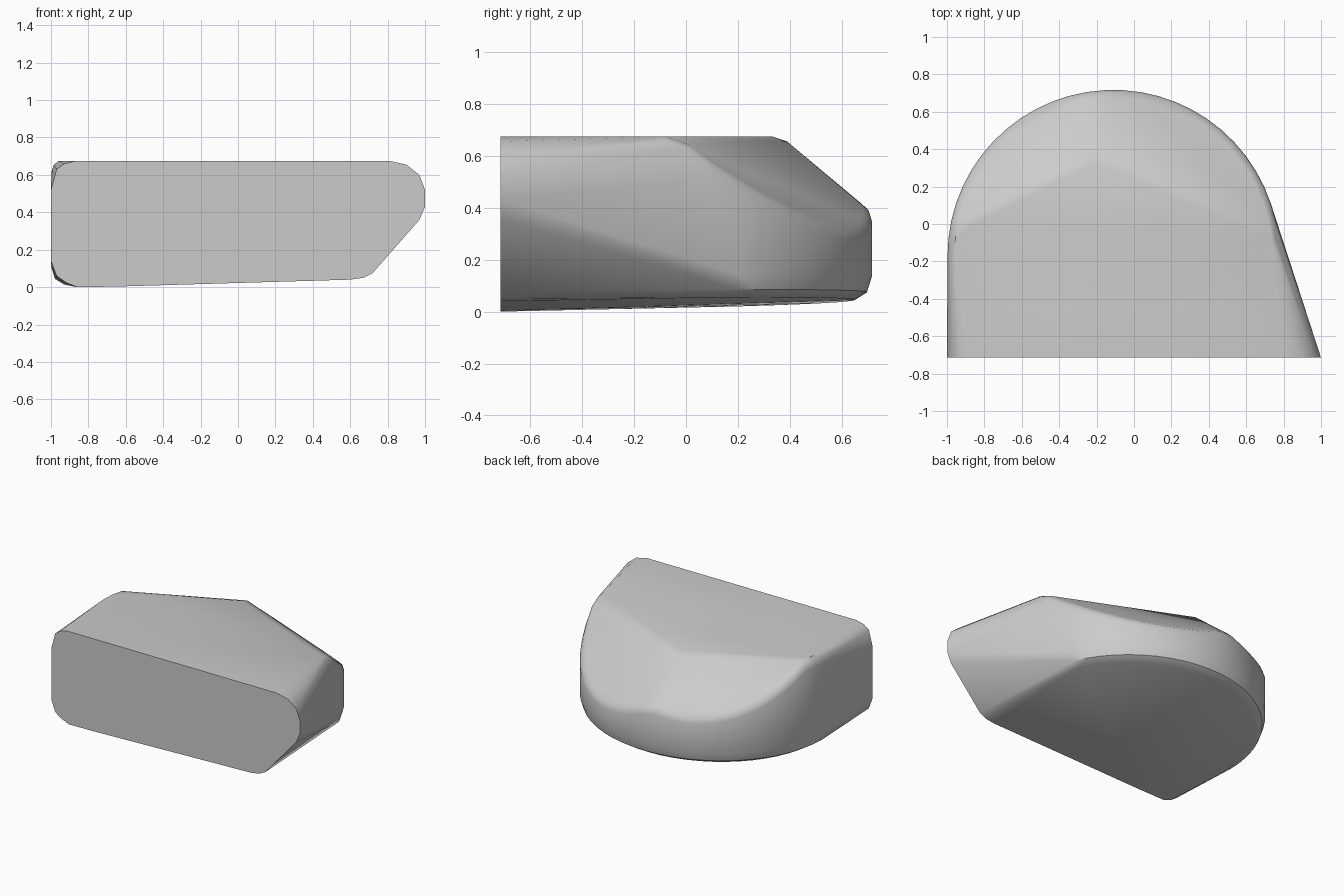
import bpy, bmesh, math

cube = bpy.data.objects.get("Cube")
if cube:
    bpy.data.objects.remove(cube, do_unlink=True)

TOP, FRONT = 0.675, -0.715
CX, CY, R = -0.11, -0.17, 0.887


def roof(x, y):
    """Height of the flat top and the two sloping back planes."""
    right = 0.39 * (x + 0.2) + 0.92 * (y - 0.36)
    left = -0.43 * (x + 0.2) + 0.9 * (y - 0.36)
    return TOP - 0.85 * max(0, right, left)


def floor(x, y):
    """Height of the slightly tilted underside."""
    return 0.005 + 0.024 * max(0, x + 0.86) + 0.016 * (y - FRONT)


def on_arc(radius, angle):
    return CX + radius * math.cos(angle), CY + radius * math.sin(angle)


# Flat front face
profile = [(-.87, .675), (-.93, .66), (-.97, .63), (-1, .52), (-1, .14),
           (-.97, .06), (-.92, .025), (-.86, 0), (-.65, .003), (.6, .04),
           (.67, .05), (.72, .075), (.97, .36), (1, .43), (1, .52),
           (.97, .6), (.9, .655), (.81, .675)]
points = [(x, FRONT, z) for x, z in profile]

# Corners of the top face and their softened edge
points += [(-.2, .33, TOP), (-.82, .02, TOP), (.68, -.06, TOP),
           (-.2, .39, .655), (-.9, .03, .65), (.74, -.04, .645)]

# Rounded back wall with softened upper and lower rims
STEPS = 28
for i in range(STEPS + 1):
    a = math.radians(6 + 174 * i / STEPS)
    rim = roof(*on_arc(0.85, a))
    for radius, drop in ((0.85, 0), (0.875, 0.022), (R, 0.06)):
        points.append((*on_arc(radius, a), rim - drop))
    if a > math.radians(21):
        x, y = on_arc(0.82, a)
        base = floor(x, y)
        points.append((x, y, base))
        for radius, lift in ((0.868, 0.03), (R, 0.09)):
            points.append((*on_arc(radius, a), base + lift))

# Skin the sections as one solid
bm = bmesh.new()
for p in points:
    bm.verts.new(p)
hull = bmesh.ops.convex_hull(bm, input=bm.verts[:])
loose = {g for g in hull["geom_interior"] + hull["geom_unused"]
         if isinstance(g, bmesh.types.BMVert) and not g.link_faces}
bmesh.ops.delete(bm, geom=list(loose), context='VERTS')
bmesh.ops.dissolve_limit(bm, angle_limit=math.radians(0.5),
                         verts=bm.verts[:], edges=bm.edges[:])
bmesh.ops.recalc_face_normals(bm, faces=bm.faces[:])
mesh = bpy.data.meshes.new("rounded_block")
bm.to_mesh(mesh)
bm.free()
block = bpy.data.objects.new("rounded_block", mesh)
bpy.context.collection.objects.link(block)

# Plain grey finish
grey = bpy.data.materials.new("light_grey")
grey.use_nodes = True
colour = (0.6, 0.6, 0.6, 1)
grey.diffuse_color = colour
grey.node_tree.nodes["Principled BSDF"].inputs["Base Color"].default_value = colour
mesh.materials.append(grey)

bpy.ops.object.select_all(action='DESELECT')
block.select_set(True)
bpy.context.view_layer.objects.active = block
bpy.ops.object.shade_smooth_by_angle(angle=math.radians(35))
